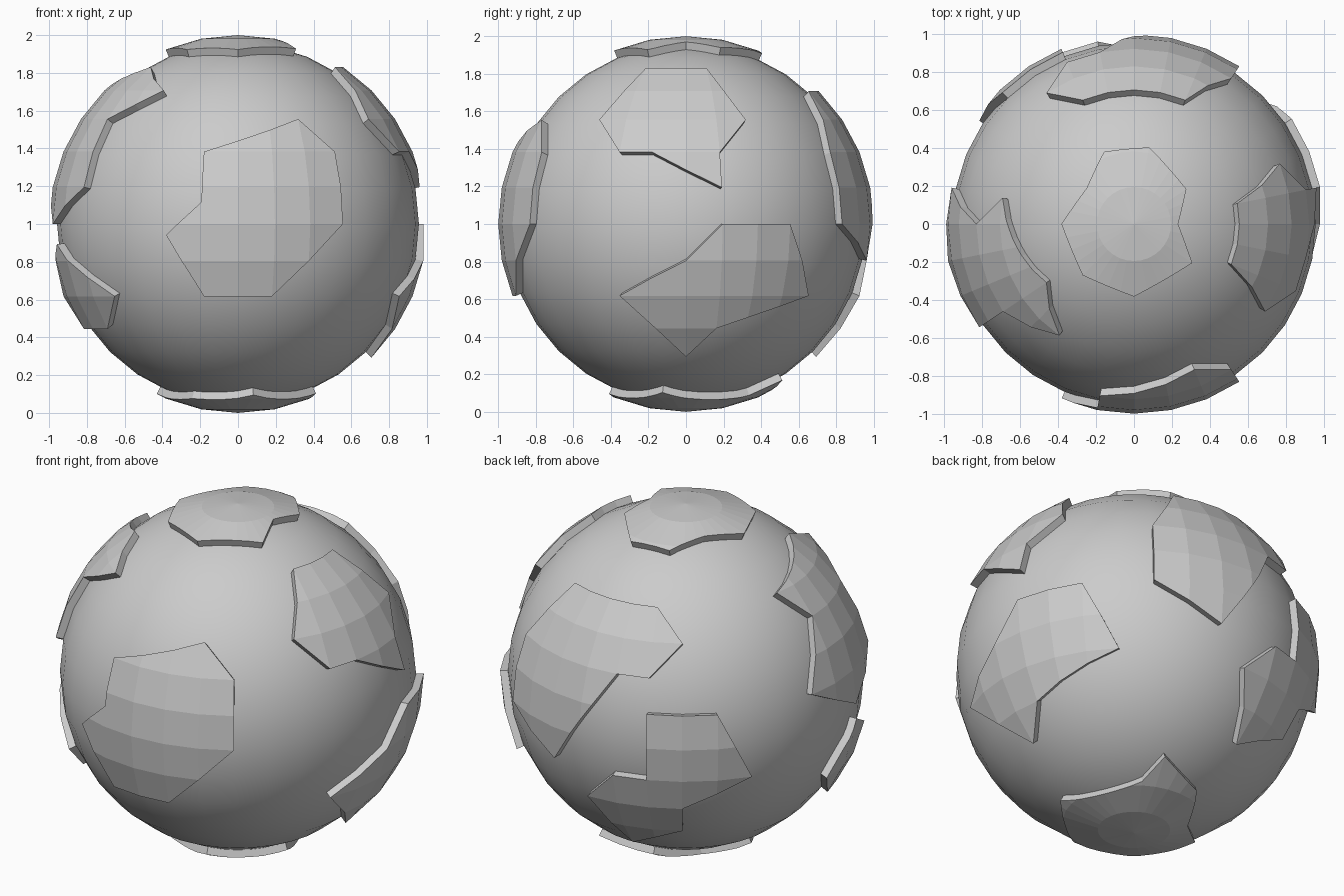
import bpy, bmesh
from math import radians, sin, cos, ceil
from mathutils import Vector

if "Cube" in bpy.data.objects:
    bpy.data.objects.remove(bpy.data.objects["Cube"])

STEP = radians(11.25)      # the low-poly ball has 32 segments and 16 rings
CENTRE = Vector((0, 0, 1))
CORE_R = 0.958


def on_sphere(i, j):
    """Point on the unit sphere at grid longitude i and latitude j."""
    return Vector((cos(j * STEP) * cos(i * STEP), cos(j * STEP) * sin(i * STEP), sin(j * STEP)))


def outline(corners, polar):
    """Closed outline; side plates follow the grid between their corners."""
    pts = []
    for (i0, j0), (i1, j1) in zip(corners, corners[1:] + corners[:1]):
        n = 1 if polar else max(1, ceil(max(abs(i1 - i0), abs(j1 - j0)) - 0.01))
        pts += [on_sphere(i0 + (i1 - i0) * k / n, j0 + (j1 - j0) * k / n) for k in range(n)]
    return pts


def add_object(name, bm):
    mesh = bpy.data.meshes.new(name)
    bm.to_mesh(mesh)
    bm.free()
    ob = bpy.data.objects.new(name, mesh)
    ob.location = CENTRE
    bpy.context.collection.objects.link(ob)
    return ob


def ball(name, radius):
    bm = bmesh.new()
    bmesh.ops.create_uvsphere(bm, u_segments=32, v_segments=16, radius=radius)
    return add_object(name, bm)


def plate(name, corners, polar=False):
    """Raised plate: the faceted ball cut by a radial prism."""
    dirs = outline(corners, polar)
    bm = bmesh.new()
    low = [bm.verts.new(d * 0.92) for d in dirs]
    high = [bm.verts.new(d * 1.4) for d in dirs]
    n = len(dirs)
    for k in range(n):
        m = (k + 1) % n
        bm.faces.new((low[k], low[m], high[m], high[k]))
    caps = [bm.faces.new(high), bm.faces.new(low[::-1])]
    bm.normal_update()
    bmesh.ops.triangulate(bm, faces=caps, ngon_method='EAR_CLIP')
    bmesh.ops.recalc_face_normals(bm, faces=bm.faces[:])
    cutter = add_object(name + "_cutter", bm)
    cutter.hide_render = True

    ob = ball(name, 1.0)
    mod = ob.modifiers.new("cut", 'BOOLEAN')
    mod.operation, mod.solver, mod.object = 'INTERSECT', 'EXACT', cutter
    graph = bpy.context.evaluated_depsgraph_get()
    cut_mesh = bpy.data.meshes.new_from_object(ob.evaluated_get(graph))
    ob.modifiers.clear()
    ob.data = cut_mesh
    bpy.data.objects.remove(cutter)
    for p in ob.data.polygons:
        p.use_smooth = False


# Smooth inner ball
core = ball("core", CORE_R)
for p in core.data.polygons:
    p.use_smooth = True

# Plates on the poles
plate("top_plate", [(7, 5.83), (3, 6.27), (0, 6.8), (-3, 6.07), (-8, 6), (-12, 6),
                    (-16, 6), (-19.3, 6.37), (-22, 5.83)], polar=True)
plate("bottom_plate", [(-1.5, -5.72), (5, -5.87), (6, -5), (9, -5.7), (12.6, -6.5),
                       (16, -5.73), (20.5, -6), (25, -5.8)], polar=True)

# Plates round the sides
plate("front_plate", [(26, 3), (27, 2), (27, 0), (25, -2), (23, -2), (22, -.3), (23, .6), (23, 2)])
plate("right_upper_plate", [(-2, 5), (1, 5), (2, 3), (1, 2), (1, 1), (-1, 2), (-2, 2), (-3, 3)])
plate("right_lower_plate", [(1, 0), (3, 0), (4, -2), (1, -3), (0, -4), (-2, -2), (0, -1)])
plate("back_plate", [(6, 4), (8, 4), (10, 4), (11, 3), (10, 2), (9, 2), (7, -1), (5, 0), (5, 2)])
plate("left_upper_plate", [(19, 5), (16.6, 4.4), (15, 4), (16, 3), (15, 1), (17, 0),
                           (19, 1), (19, 3), (21, 4)])
plate("left_front_lower_plate", [(17.2, -.55), (16, -2), (17, -3), (19, -3), (20, -2)])
plate("left_back_lower_plate", [(10, 1), (12, 1), (13, -1), (11, -2), (11, -3), (9, -4),
                                (8, -2), (9, -1), (10, -1)])
